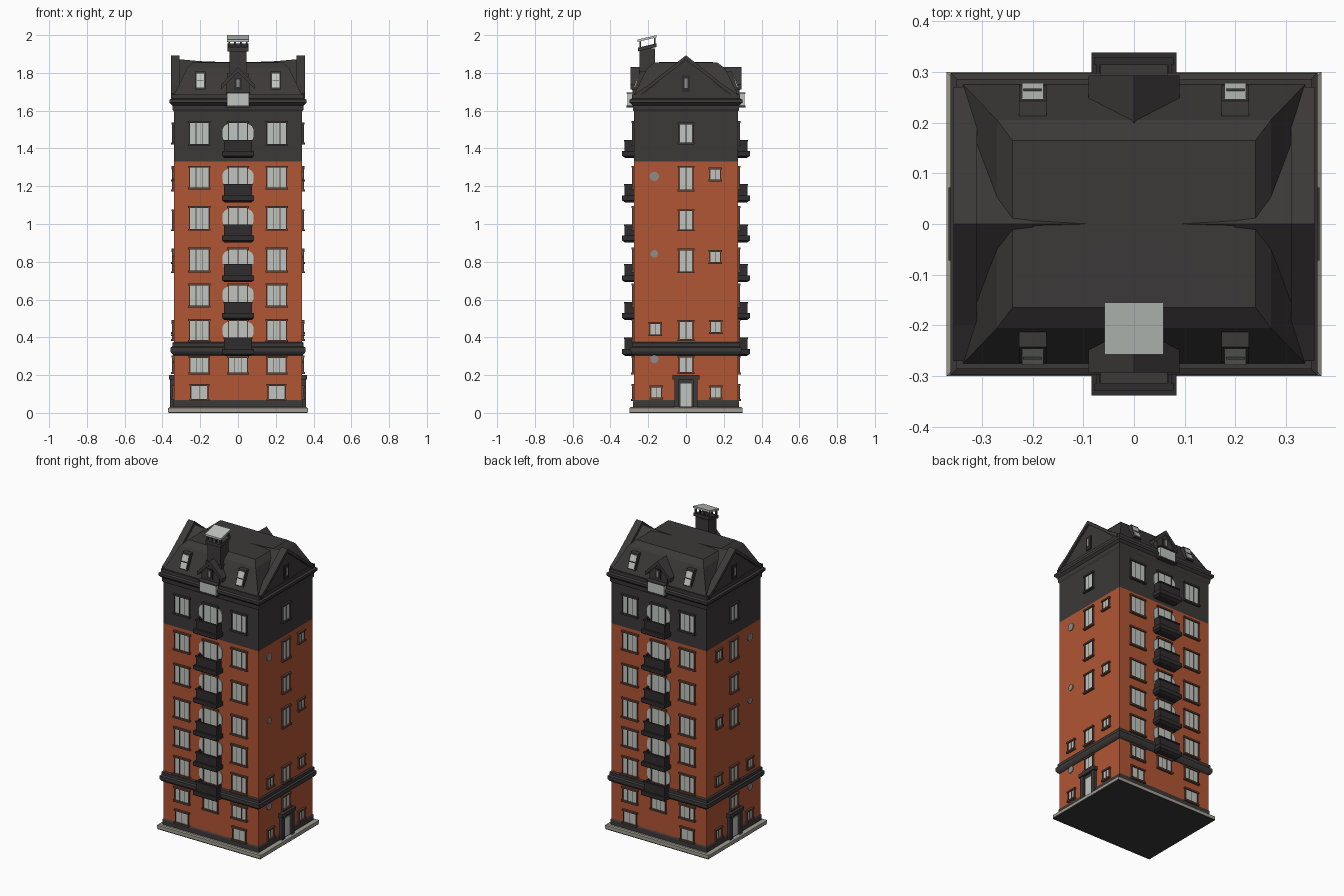
import bpy, bmesh, math

if "Cube" in bpy.data.objects:
    bpy.data.objects.remove(bpy.data.objects["Cube"])

def mat(name, r, g, b):
    m = bpy.data.materials.new(name)
    m.diffuse_color = (r, g, b, 1)
    m.use_nodes = True
    m.node_tree.nodes["Principled BSDF"].inputs["Base Color"].default_value = m.diffuse_color
    return m

BRICK = mat("brick red", 0.44, 0.092, 0.034)
DARK = mat("dark slate", 0.045, 0.040, 0.040)
IRON = mat("balcony black", 0.028, 0.025, 0.026)
GLASS = mat("pale glass", 0.52, 0.56, 0.53)
STONE = mat("base stone", 0.36, 0.34, 0.29)
GREY = mat("vent grey", 0.28, 0.27, 0.26)
FRAME = mat("window frame brown", 0.13, 0.06, 0.04)

HX, HY = 0.34, 0.275          # wall half sizes
parts = {}

def part(name, m):
    if name not in parts:
        parts[name] = (bmesh.new(), m)
    return parts[name][0]

def loft(bm, rings):
    """Join equal-length rings of points and cap both ends."""
    vs = [[bm.verts.new(p) for p in r] for r in rings]
    n = len(vs[0])
    for a, b in zip(vs, vs[1:]):
        for i in range(n):
            j = (i + 1) % n
            bm.faces.new((a[i], a[j], b[j], b[i]))
    bm.faces.new(vs[0][::-1])
    bm.faces.new(vs[-1])

def rect(x0, x1, y0, y1, z):
    return [(x0, y0, z), (x1, y0, z), (x1, y1, z), (x0, y1, z)]

def tower(bm, prof):
    loft(bm, [rect(-hx, hx, -hy, hy, z) for hx, hy, z in prof])

def box(bm, x0, x1, y0, y1, z0, z1):
    loft(bm, [rect(x0, x1, y0, y1, z0), rect(x0, x1, y0, y1, z1)])

def on_face(bm, face, rings):
    """Add a loft given in (u, z, depth from wall) to both opposite walls."""
    for s in (-1, 1):
        if face == "long":
            loft(bm, [[(u, s * (HY + d), z) for u, z, d in r] for r in rings])
        else:
            loft(bm, [[(s * (HX + d), u, z) for u, z, d in r] for r in rings])

def fbox(name, m, face, u0, u1, z0, z1, d0, d1):
    q = [(u0, z0), (u1, z0), (u1, z1), (u0, z1)]
    on_face(part(name, m), face, [[(u, z, d) for u, z in q] for d in (d0, d1)])

def fpoly(name, m, face, u, z, ru, rz, n, d1, power=1.0):
    q = []
    for i in range(n):
        a = 2 * math.pi * (i + 0.5) / n
        c, s = math.cos(a), math.sin(a)
        q.append((u + ru * math.copysign(abs(c) ** power, c),
                  z + rz * math.copysign(abs(s) ** power, s)))
    on_face(part(name, m), face, [[(a, b, d) for a, b in q] for d in (-0.004, d1)])

def window(face, u, z, w, h, bars=1):
    fm, fn = (DARK, "upper_window_frames") if z > 1.33 else (FRAME, "window_frames")
    a, b = w / 2, h / 2
    fbox("window_panes", GLASS, face, u - a, u + a, z - b, z + b, -0.004, 0.005)
    t = 0.006
    for s in (-1, 1):
        fbox(fn, fm, face, u + s * a - t / 2, u + s * a + t / 2, z - b, z + b, -0.004, 0.010)
    fbox(fn, fm, face, u - a - 0.008, u + a + 0.008, z + b - 0.002, z + b + 0.008, -0.004, 0.013)
    fbox(fn, fm, face, u - a - 0.008, u + a + 0.008, z - b - 0.008, z - b + 0.002, -0.004, 0.016)
    for i in range(bars):
        c = u - a + w * (i + 1) / (bars + 1)
        fbox(fn, fm, face, c - 0.0015, c + 0.0015, z - b, z + b, 0, 0.007)

# base slab with dark underside
tower(part("base_underside", DARK), [(0.368, 0.30, 0), (0.368, 0.30, 0.006)])
tower(part("base_slab", STONE), [(0.37, 0.30, 0.006), (0.37, 0.30, 0.025), (0.362, 0.293, 0.03)])

# walls and bands
tower(part("plinth", DARK), [(0.345, 0.28, 0.03), (0.345, 0.28, 0.06), (HX, HY, 0.068)])
tower(part("brick_walls", BRICK), [(HX, HY, 0.06), (HX, HY, 1.33)])
tower(part("upper_walls", DARK), [(HX, HY, 1.33), (HX, HY, 1.62)])
tower(part("belt_course", DARK), [(HX, HY, 0.305), (0.35, 0.285, 0.312), (0.357, 0.293, 0.325),
      (0.357, 0.293, 0.345), (0.348, 0.284, 0.352), (0.348, 0.284, 0.37), (HX, HY, 0.376)])
tower(part("top_cornice", DARK), [(HX, HY, 1.595), (0.346, 0.281, 1.605), (0.348, 0.283, 1.628),
      (0.362, 0.298, 1.642), (0.362, 0.298, 1.658), (0.35, 0.286, 1.664), (0.35, 0.286, 1.685)])

# hipped mansard roof
tower(part("mansard_roof", DARK), [(0.34, 0.278, 1.68), (0.27, 0.205, 1.825),
      (0.24, 0.165, 1.856), (0.05, 0.03, 1.858)])

# gables on the short sides, with ridges falling to the roof centre
for s in (-1, 1):
    g = part("side_gables", DARK)
    loft(g, [[(s * 0.343, -0.25, 1.67), (s * 0.343, 0.25, 1.67), (s * 0.343, 0, 1.875)],
             [(s * 0.2, -0.22, 1.67), (s * 0.2, 0.22, 1.67), (s * 0.2, 0, 1.862)],
             [(s * 0.02, -0.1, 1.67), (s * 0.02, 0.1, 1.67), (s * 0.02, 0, 1.855)]])
    for t in (-1, 1):   # sloping gable trim
        prof = [(0.265, 1.665), (0.0, 1.868), (0.0, 1.893), (0.2, 1.735), (0.27, 1.69)]
        loft(g, [[(s * x, t * y, z) for y, z in prof] for x in (0.31, 0.356)])
fbox("gable_window_frames", IRON, "short", -0.022, 0.022, 1.70, 1.785, 0, 0.010)
fbox("gable_window_panes", GREY, "short", -0.008, 0.008, 1.72, 1.77, 0, 0.014)

# central dormers on the long sides
dorm = [(-0.062, 1.67), (0.062, 1.67), (0.062, 1.74), (0, 1.805), (-0.062, 1.74)]
on_face(part("central_dormers", DARK), "long", [[(u, z, d) for u, z in dorm] for d in (-0.13, 0.008)])
for t in (-1, 1):
    roof = [(0, 1.803), (0, 1.83), (t * 0.09, 1.738), (t * 0.09, 1.713)]
    on_face(part("dormer_roofs", DARK), "long", [[(u, z, d) for u, z in roof] for d in (-0.12, 0.018)])
fbox("dormer_window_frames", IRON, "long", -0.02, 0.02, 1.71, 1.775, 0, 0.012)
fbox("dormer_window_panes", GREY, "long", -0.007, 0.007, 1.725, 1.765, 0, 0.016)
fbox("attic_bay_glass", GLASS, "long", -0.058, 0.058, 1.627, 1.69, 0, 0.035)
fbox("attic_bay_trim", DARK, "long", -0.066, 0.066, 1.69, 1.697, 0, 0.04)
fbox("attic_bay_trim", DARK, "long", -0.066, 0.066, 1.618, 1.627, 0, 0.04)

# small roof windows following the slope
for u in (-0.2, 0.2):
    for name, m, w, z0, z1, o in (("roof_window_frames", DARK, 0.027, 1.712, 1.808, 0.0),
                                  ("roof_window_panes", GLASS, 0.021, 1.722, 1.798, 0.004)):
        q = [(z0, -0.08), (z0, -0.001 + o), (z1, -0.032 + o), (z1, -0.12)]
        on_face(part(name, m), "long", [[(x, z, d) for z, d in q] for x in (u - w, u + w)])
    on_face(part("roof_window_frames", DARK), "long",
            [[(u - 0.018, 1.757, d), (u + 0.018, 1.757, d), (u + 0.018, 1.761, d), (u - 0.018, 1.761, d)]
             for d in (-0.05, -0.008)])

# long-side windows, arched balcony doors
floors = [(1.48, 0.115), (1.245, 0.11), (1.03, 0.115), (0.81, 0.115), (0.622, 0.11), (0.437, 0.105)]
for z, h in floors:
    for u in (-0.205, 0.205):
        window("long", u, z, 0.105, h, 2)
    fpoly("arched_window_panes", GLASS, "long", 0, z, 0.083, h * 0.46, 16, 0.006, 0.6)
    window("long", 0, z, 0.1, h, 1)
for u in (-0.205, 0, 0.205):
    window("long", u, 0.252, 0.1, 0.08, 2)
for u in (-0.205, 0.205):
    window("long", u, 0.108, 0.09, 0.075, 1)

# balconies
for z in (1.35, 1.115, 0.902, 0.692, 0.492, 0.302):
    n, m = "balconies", IRON
    ring = lambda w, d, zz: [(-w, zz, -0.005), (w, zz, -0.005), (w, zz, d), (-w, zz, d)]
    on_face(part(n, m), "long", [ring(0.072, 0.048, z), ring(0.084, 0.063, z + 0.01),
                                 ring(0.084, 0.063, z + 0.036)])
    top = z + 0.096
    fbox(n, m, "long", -0.074, 0.074, z + 0.036, top, 0.043, 0.05)
    for s in (-1, 1):
        a, b = sorted((s * 0.067, s * 0.074))
        fbox(n, m, "long", a, b, z + 0.036, top, 0, 0.05)
    fbox(n, m, "long", -0.078, 0.078, top - 0.008, top, 0.04, 0.054)

# short-side windows
for z, h in ((1.48, 0.1), (1.24, 0.12), (1.02, 0.1), (0.805, 0.115), (0.437, 0.095), (0.255, 0.08)):
    window("short", 0, z, 0.072, h, 1)
for u, z in ((0.155, 1.262), (0.155, 0.826), (0.158, 0.455), (0.158, 0.108), (-0.162, 0.443), (-0.158, 0.108)):
    window("short", u, z, 0.056, 0.058, 1)
for z, r in ((1.252, 0.025), (0.842, 0.02), (0.285, 0.022)):
    fpoly("round_vents", GREY, "short", -0.168, z, r, r, 12, 0.005)

# side doors
for s in (-1, 1):
    a, b = sorted((s * 0.036, s * 0.062))
    fbox("door_surrounds", DARK, "short", a, b, 0.03, 0.18, 0, 0.02)
fbox("door_surrounds", DARK, "short", -0.072, 0.072, 0.178, 0.2, 0, 0.026)
fbox("door_surrounds", DARK, "short", -0.036, 0.036, 0.03, 0.18, 0, 0.008)
fbox("door_panels", GLASS, "short", -0.028, 0.028, 0.035, 0.155, 0.004, 0.013)

# chimney with a tilted cap on posts
sh = part("chimney_shaft", DARK)
box(sh, -0.046, 0.046, -0.245, -0.165, 1.74, 1.93)
box(sh, -0.056, 0.056, -0.25, -0.158, 1.74, 1.80)
cap = part("chimney_collar", DARK)
box(cap, -0.055, 0.055, -0.253, -0.157, 1.925, 1.945)
for i in range(4):
    for y in (-0.247, -0.17):
        x = -0.051 + i * 0.031
        box(cap, x, x + 0.009, y, y + 0.009, 1.945, 1.976)
lid = part("chimney_lid", GLASS)
box(lid, -0.058, 0.058, -0.257, -0.155, 1.976, 1.988)
for bm in (cap, lid):
    for v in bm.verts:
        v.co.z += (v.co.y + 0.206) * 0.235

# turn collected parts into objects
for name, (bm, m) in parts.items():
    bmesh.ops.recalc_face_normals(bm, faces=bm.faces)
    me = bpy.data.meshes.new(name)
    bm.to_mesh(me)
    bm.free()
    me.materials.append(m)
    bpy.context.collection.objects.link(bpy.data.objects.new(name, me))
